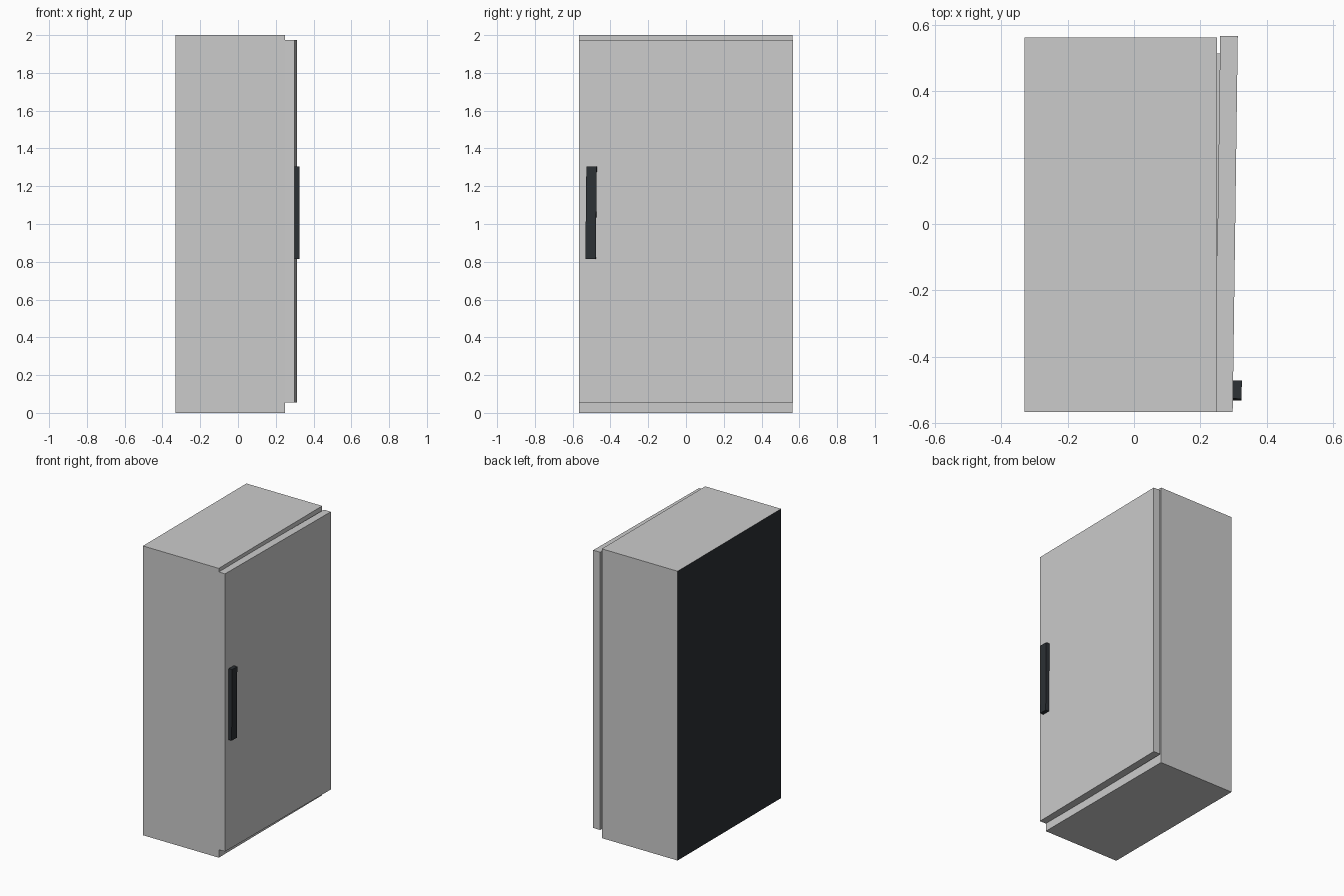
import bpy
from mathutils import Matrix

if "Cube" in bpy.data.objects:
    bpy.data.objects.remove(bpy.data.objects["Cube"])


def material(name, color):
    m = bpy.data.materials.new(name)
    m.diffuse_color = color
    m.use_nodes = True
    m.node_tree.nodes["Principled BSDF"].inputs["Base Color"].default_value = m.diffuse_color
    return m


def box(name, lo, hi):
    """Box between two corners, with its origin at the centre."""
    mid = [(a + b) / 2 for a, b in zip(lo, hi)]
    bpy.ops.mesh.primitive_cube_add(size=1, location=mid)
    ob = bpy.context.object
    ob.name = name
    ob.data.transform(Matrix.Diagonal([b - a for a, b in zip(lo, hi)] + [1]))
    return ob


dark = material("dark_plastic", (0.025, 0.03, 0.035, 1))
grey = material("grey_shell", (0.8, 0.8, 0.8, 1))
DOOR_ANGLE = -0.0135

# Cabinet shell with a dark rear face
cabinet = box("cabinet", (-0.33, -0.567, 0), (0.25, 0.563, 2))
cabinet.data.materials.append(grey)
cabinet.data.materials.append(dark)
for face in cabinet.data.polygons:
    if face.normal.x < -0.9:
        face.material_index = 1

# Door, slightly ajar on the far side
door = box("door", (0.2525, -0.567, 0.055), (0.3055, 0.567, 1.975))
door.rotation_euler.z = DOOR_ANGLE

# Seal behind the door, inset from its edges
seal = box("door_seal", (0.24, -0.515, 0.107), (0.27, 0.515, 1.923))
seal.rotation_euler.z = DOOR_ANGLE

# Upright handle, leaning very slightly
handle = box("handle", (0.294, -0.53, 0.815), (0.325, -0.475, 1.305))
handle.rotation_euler = (-0.011, 0, DOOR_ANGLE)
handle.data.materials.append(dark)
